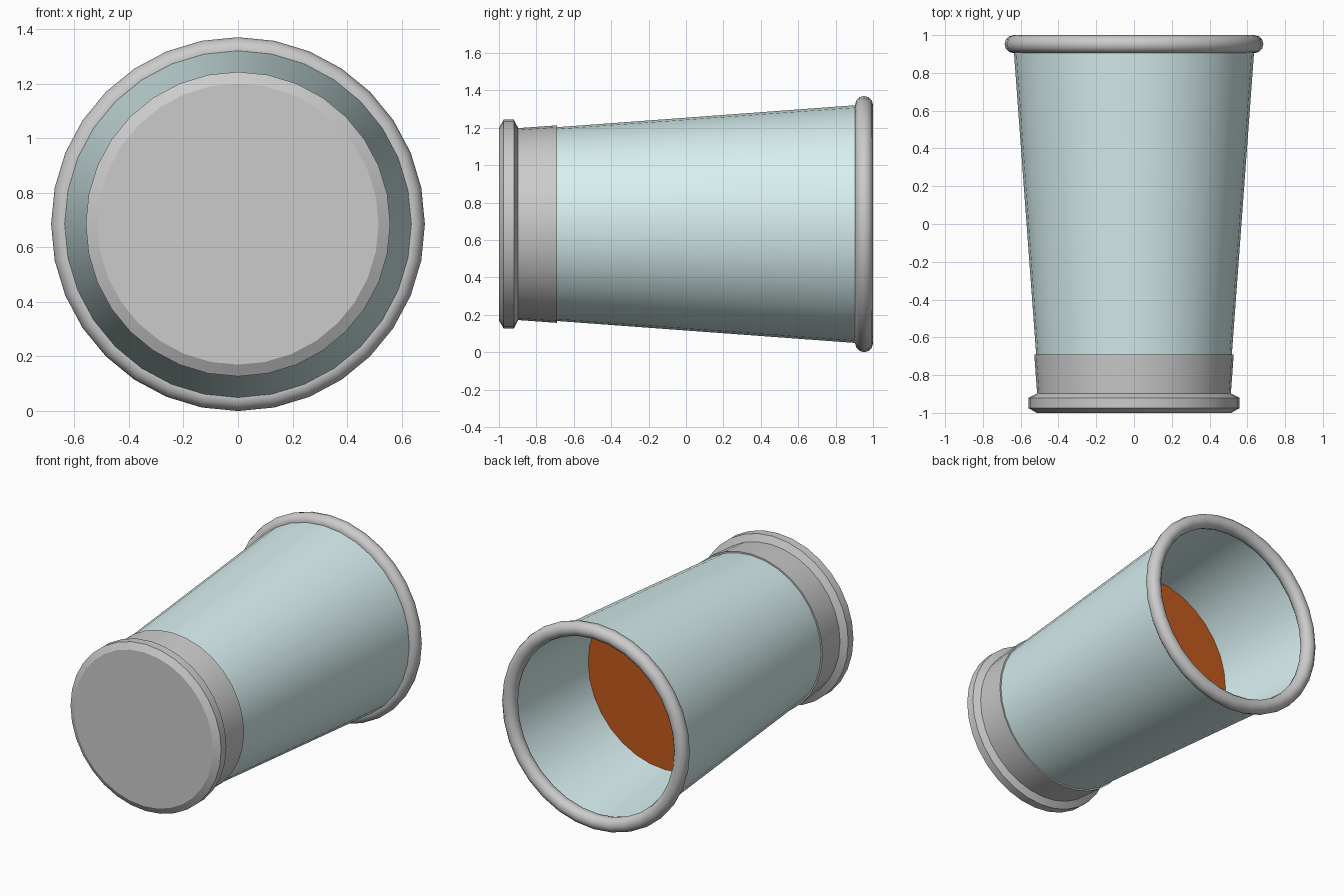
import bpy, bmesh, math
from mathutils import Matrix, Vector

if "Cube" in bpy.data.objects:
    bpy.data.objects.remove(bpy.data.objects["Cube"])

SIDES = 32
CENTRE_Z = 0.685
WALL = 0.015


def material(name, rgb):
    m = bpy.data.materials.new(name)
    m.diffuse_color = (*rgb, 1.0)
    m.use_nodes = True
    m.node_tree.nodes["Principled BSDF"].inputs["Base Color"].default_value = m.diffuse_color
    return m


def lathe(name, profile, mat=None, closed=False, angle=30):
    """Spin (y, radius) points round the lying axis of the cup."""
    bm = bmesh.new()
    verts = [bm.verts.new((0, y, r)) for y, r in profile]
    edges = [bm.edges.new(pair) for pair in zip(verts, verts[1:])]
    if closed:
        edges.append(bm.edges.new((verts[-1], verts[0])))
    bmesh.ops.spin(bm, geom=verts + edges, cent=(0, 0, 0), axis=(0, 1, 0),
                   angle=math.tau, steps=SIDES, use_merge=False)
    bmesh.ops.remove_doubles(bm, verts=bm.verts, dist=1e-4)
    bmesh.ops.recalc_face_normals(bm, faces=bm.faces)
    mesh = bpy.data.meshes.new(name)
    bm.to_mesh(mesh)
    bm.free()
    obj = bpy.data.objects.new(name, mesh)
    obj.location.z = CENTRE_Z
    bpy.context.collection.objects.link(obj)
    if mat:
        mesh.materials.append(mat)
    bpy.ops.object.select_all(action='DESELECT')
    obj.select_set(True)
    bpy.context.view_layer.objects.active = obj
    bpy.ops.object.shade_smooth_by_angle(angle=math.radians(angle))
    return obj


def wall_radius(y):
    return 0.635 + (y - 0.9) * 0.0735


glass = material("pale_glass", (0.68, 0.86, 0.87))
drink = material("orange_brown_drink", (0.55, 0.10, 0.012))

# Tapered, thin-walled cup body
lathe("cup_body", [
    (-0.90, 0), (-0.90, wall_radius(-0.90)), (0.95, wall_radius(0.95)),
    (0.95, wall_radius(0.95) - WALL), (-0.88, wall_radius(-0.88) - WALL),
    (-0.88, 0)], glass)

# Drink filling the lower part of the cup
lathe("drink", [
    (-0.879, 0), (-0.879, wall_radius(-0.879) - WALL),
    (0.22, wall_radius(0.22) - WALL), (0.22, 0)], drink)

# Rolled lip
lathe("rim", [(0.952 + 0.048 * math.cos(math.tau * i / 12),
               0.637 + 0.048 * math.sin(math.tau * i / 12))
              for i in range(12)], closed=True, angle=60)

# Base with chamfered foot and sleeve
lathe("base", [
    (-1.0, 0), (-1.0, 0.515), (-0.975, 0.558), (-0.92, 0.558),
    (-0.897, 0.513), (-0.69, 0.528), (-0.69, 0.510), (-0.89, 0.495),
    (-0.89, 0)])
